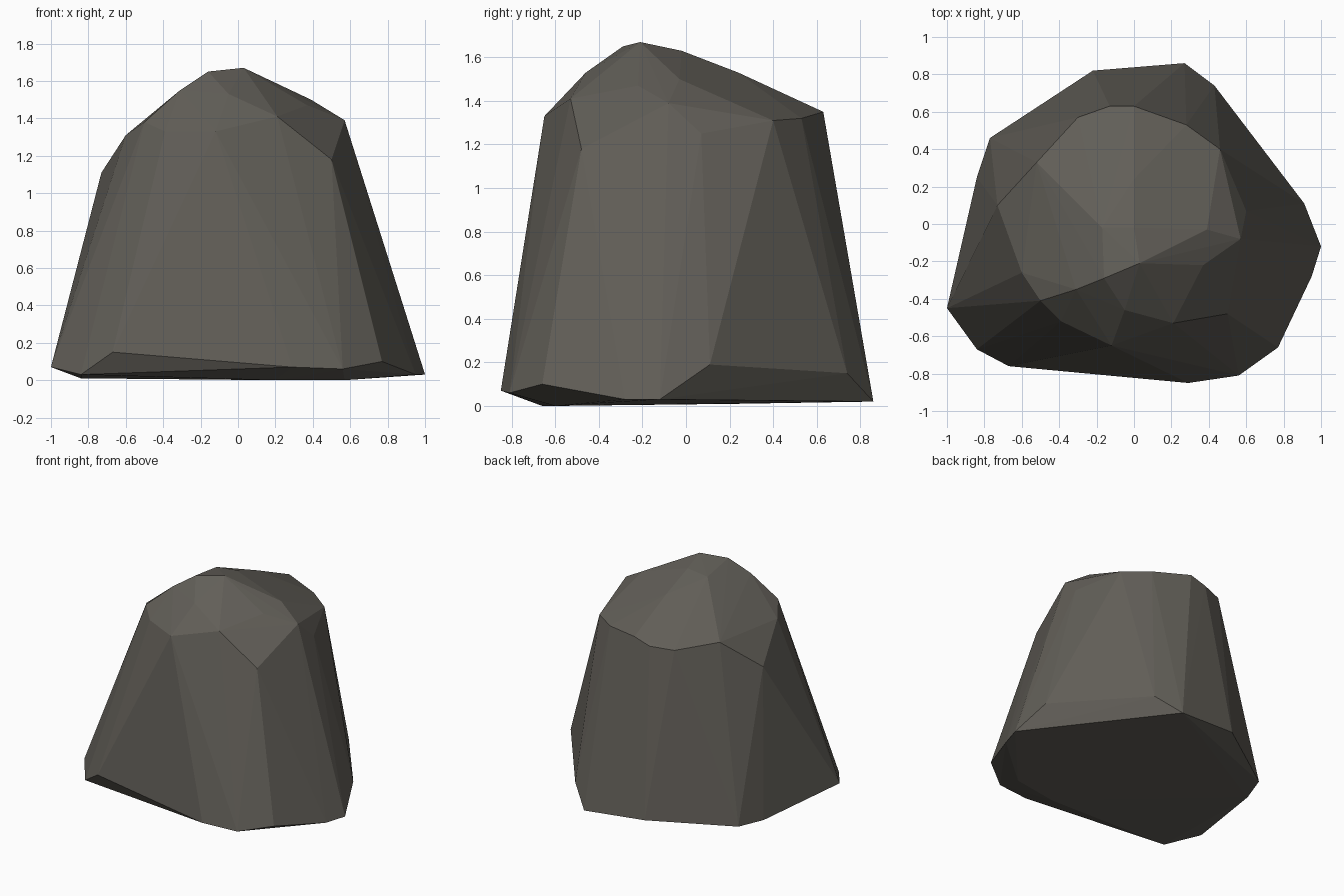
import bpy
import bmesh
from mathutils import Vector

# Remove only the default cube
default_cube = bpy.data.objects.get("Cube")
if default_cube is not None:
    bpy.data.objects.remove(default_cube, do_unlink=True)


def make_material(name, colour):
    """Plain flat colour for both the viewport and the render."""
    material = bpy.data.materials.new(name)
    material.use_nodes = True
    material.diffuse_color = colour
    shader = material.node_tree.nodes["Principled BSDF"]
    shader.inputs["Base Color"].default_value = colour
    shader.inputs["Roughness"].default_value = 0.9
    return material


def make_faceted_stone(name, corner_groups, material):
    """Wrap a convex faceted skin around groups of corner points."""
    bm = bmesh.new()
    for group in corner_groups:
        for corner in group:
            bm.verts.new(Vector(corner))

    hull = bmesh.ops.convex_hull(bm, input=list(bm.verts), use_existing_faces=False)
    leftovers = set(hull["geom_interior"]) | set(hull["geom_unused"])
    loose_points = [item for item in leftovers if isinstance(item, bmesh.types.BMVert)]
    bmesh.ops.delete(bm, geom=loose_points, context="VERTS")
    bmesh.ops.recalc_face_normals(bm, faces=list(bm.faces))

    # Crisp, unsmoothed facets
    for face in bm.faces:
        face.smooth = False

    mesh = bpy.data.meshes.new(name)
    bm.to_mesh(mesh)
    bm.free()
    mesh.materials.append(material)
    stone = bpy.data.objects.new(name, mesh)
    bpy.context.collection.objects.link(stone)
    return stone


# Flat underside, slightly inset along the front
underside = [
    (-.84, -.67, .03), (.2, -.66, 0), (.57, -.6, 0),
]

# Wide foot, counter-clockwise from the left front corner
foot = [
    (-1, -.45, .07), (-.67, -.76, .15), (.29, -.85, .07),
    (.56, -.81, .06), (.77, -.66, .1), (.95, -.28, .03),
    (1, -.12, .03), (.91, .11, .19), (.43, .74, .15),
    (.27, .86, .02), (-.22, .82, .06), (-.77, .46, .02),
    (-.84, .25, .01),
]

# Shoulder where the steep sides meet the rounded top
shoulder = [
    (-.73, .1, 1.11), (-.6, -.26, 1.31), (-.5, -.41, 1.38),
    (-.39, -.52, 1.33), (-.12, -.65, 1.33), (.21, -.53, 1.41),
    (.5, -.48, 1.18), (.57, -.08, 1.39), (.6, .07, 1.25),
    (.46, .4, 1.31), (.28, .53, 1.32), (0, .63, 1.35),
    (-.13, .63, 1.31), (-.3, .57, 1.3), (-.52, .33, 1.33),
]

# Rounded crown with the peak a little forward of the middle
crown = [
    (.03, -.21, 1.67), (-.16, -.29, 1.65), (-.31, -.35, 1.55),
    (-.05, -.46, 1.53), (.37, -.22, 1.47), (.39, -.03, 1.5),
    (0, -.02, 1.63), (-.17, -.02, 1.61), (0, .24, 1.53),
    (-.37, .24, 1.42),
]

stone_grey = make_material("dark_warm_grey_stone", (.12, .112, .096, 1))
make_faceted_stone("boulder", [underside, foot, shoulder, crown], stone_grey)
